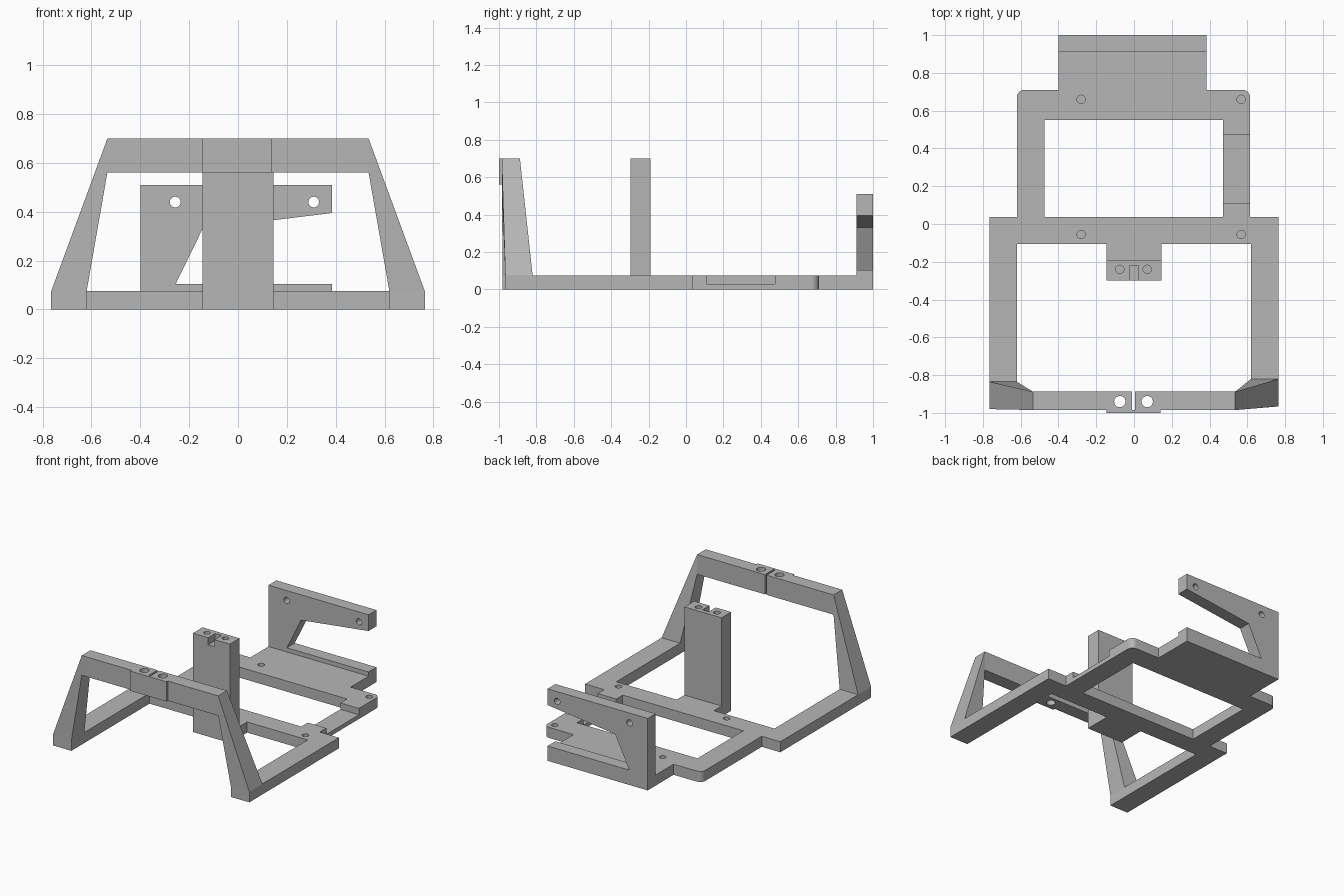
import bpy, bmesh, math
from mathutils import Vector

cube = bpy.data.objects.get("Cube")
if cube:
    bpy.data.objects.remove(cube, do_unlink=True)

grey = bpy.data.materials.new("plain grey")
grey.use_nodes = True
grey.diffuse_color = (0.47, 0.47, 0.47, 1)
grey.node_tree.nodes["Principled BSDF"].inputs["Base Color"].default_value = grey.diffuse_color


def finish(bm, name):
    bmesh.ops.recalc_face_normals(bm, faces=bm.faces[:])
    mesh = bpy.data.meshes.new(name)
    bm.to_mesh(mesh)
    bm.free()
    mesh.materials.append(grey)
    obj = bpy.data.objects.new(name, mesh)
    bpy.context.collection.objects.link(obj)
    return obj


def prism(name, start, sweep):
    """Extrude a closed 3D outline along a vector."""
    bm = bmesh.new()
    face = bm.faces.new([bm.verts.new(p) for p in start])
    new = bmesh.ops.extrude_face_region(bm, geom=[face])["geom"]
    bmesh.ops.translate(bm, vec=sweep, verts=[g for g in new if isinstance(g, bmesh.types.BMVert)])
    if not any(len(f.verts) == len(start) and f is face for f in bm.faces):
        bm.faces.new(bm.verts[:len(start)])
    return finish(bm, name)


def box(name, x, y, z):
    return prism(name, [(x[0], y[0], z[0]), (x[1], y[0], z[0]), (x[1], y[1], z[0]), (x[0], y[1], z[0])],
                 (0, 0, z[1] - z[0]))


def rod(centre, radius, axis):
    """Round cutter starting at centre and running along axis."""
    axis = Vector(axis)
    turn = axis.to_track_quat('Z', 'Y')
    ring = [Vector(centre) + turn @ Vector((radius * math.cos(a), radius * math.sin(a), 0))
            for a in (math.tau * i / 24 for i in range(24))]
    return prism("cutter", ring, axis)


def cut(obj, cutters):
    for c in cutters:
        mod = obj.modifiers.new("cut", 'BOOLEAN')
        mod.operation, mod.solver, mod.object = 'DIFFERENCE', 'EXACT', c
        bpy.context.view_layer.objects.active = obj
        bpy.ops.object.modifier_apply(modifier=mod.name)
        bpy.data.objects.remove(c, do_unlink=True)


def corner(cx, cy, r, first):
    return [(cx + r * math.cos(math.radians(first + a)), cy + r * math.sin(math.radians(first + a)))
            for a in range(0, 91, 15)]


T = 0.075      # base thickness
TOP = 0.70     # height of hoop and post

# Base frame: front arms, crossbar with tab, rear rectangle, rear shelf
outline = [(-0.765, -0.98), (-0.62, -0.98), (-0.62, -0.105), (-0.145, -0.105), (-0.145, -0.298),
           (0.145, -0.298), (0.145, -0.105), (0.62, -0.105), (0.62, -0.966), (0.765, -0.966),
           (0.765, 0.037), (0.615, 0.037)]
outline += corner(0.575, 0.67, 0.04, 0)
outline += [(0.385, 0.71), (0.385, 1), (-0.40, 1), (-0.40, 0.71)]
outline += corner(-0.58, 0.67, 0.04, 90)
outline += [(-0.62, 0.037), (-0.765, 0.037)]
base = prism("base_frame", [(x, y, 0) for x, y in outline], (0, 0, T))
cut(base, [box("cutter", (-0.475, 0.47), (0.037, 0.55), (-0.1, 0.2)),
           box("cutter", (0.4, 0.7), (0.11, 0.475), (0.03, 0.2))])
cut(base, [rod((x, y, 0.025), 0.022, (0, 0, 0.1)) for x in (-0.28, 0.567) for y in (-0.055, 0.66)])

# Middle post with notch and two blind holes
post = box("middle_post", (-0.145, 0.145), (-0.298, -0.19), (T, TOP))
cut(post, [box("cutter", (-0.025, 0.025), (-0.4, -0.22), (0.65, 0.8))])
cut(post, [rod((x, -0.24, 0.63), 0.022, (0, 0, 0.2)) for x in (-0.075, 0.07)])

# Rear bracket wall with hooked cut-out
wall = [(-0.40, T), (-0.40, 0.51), (0.385, 0.51), (0.385, 0.395), (-0.145, 0.33),
        (-0.255, 0.105), (0.385, 0.105), (0.385, T)]
bracket = prism("rear_bracket", [(x, 0.912, z) for x, z in wall], (0, 0.088, 0))
cut(bracket, [rod((x, 0.8, 0.44), 0.022, (0, 0.3, 0)) for x in (-0.257, 0.31)])

# Front hoop crossbar, split at the back of a thin front pad
bar = box("hoop_bar", (-0.535, 0.535), (-0.985, -0.888), (0.56, TOP))
cut(bar, [box("cutter", (-0.01, 0.004), (-1.1, -0.8), (0.5, 0.8))])
cut(bar, [rod((x, -0.94, 0.5), 0.03, (0, 0, 0.3)) for x in (-0.075, 0.07)])
pad = box("hoop_pad", (-0.145, 0.14), (-1, -0.985), (0.56, TOP))

# Tapered, leaning hoop legs
legs = []
for side, name, front, back in ((1, "hoop_leg_left", -0.966, -0.82), (-1, "hoop_leg_right", -0.98, -0.835)):
    bm = bmesh.new()
    foot = [bm.verts.new((side * x, y, T)) for x, y in
            ((0.62, front), (0.765, front), (0.765, back), (0.62, back))]
    head = [bm.verts.new((side * 0.535, y, z)) for y, z in
            ((-0.985, 0.56), (-0.985, TOP), (-0.888, TOP), (-0.888, 0.56))]
    bm.faces.new(foot)
    bm.faces.new(head)
    for i in range(4):
        j = (i + 1) % 4
        bm.faces.new((foot[i], foot[j], head[j], head[i]))
    legs.append(finish(bm, name))

# Smooth only the round holes and corners
bpy.ops.object.select_all(action='DESELECT')
for obj in [base, post, bracket, bar, pad] + legs:
    obj.select_set(True)
    bpy.context.view_layer.objects.active = obj
bpy.ops.object.shade_smooth_by_angle(angle=math.radians(30))
